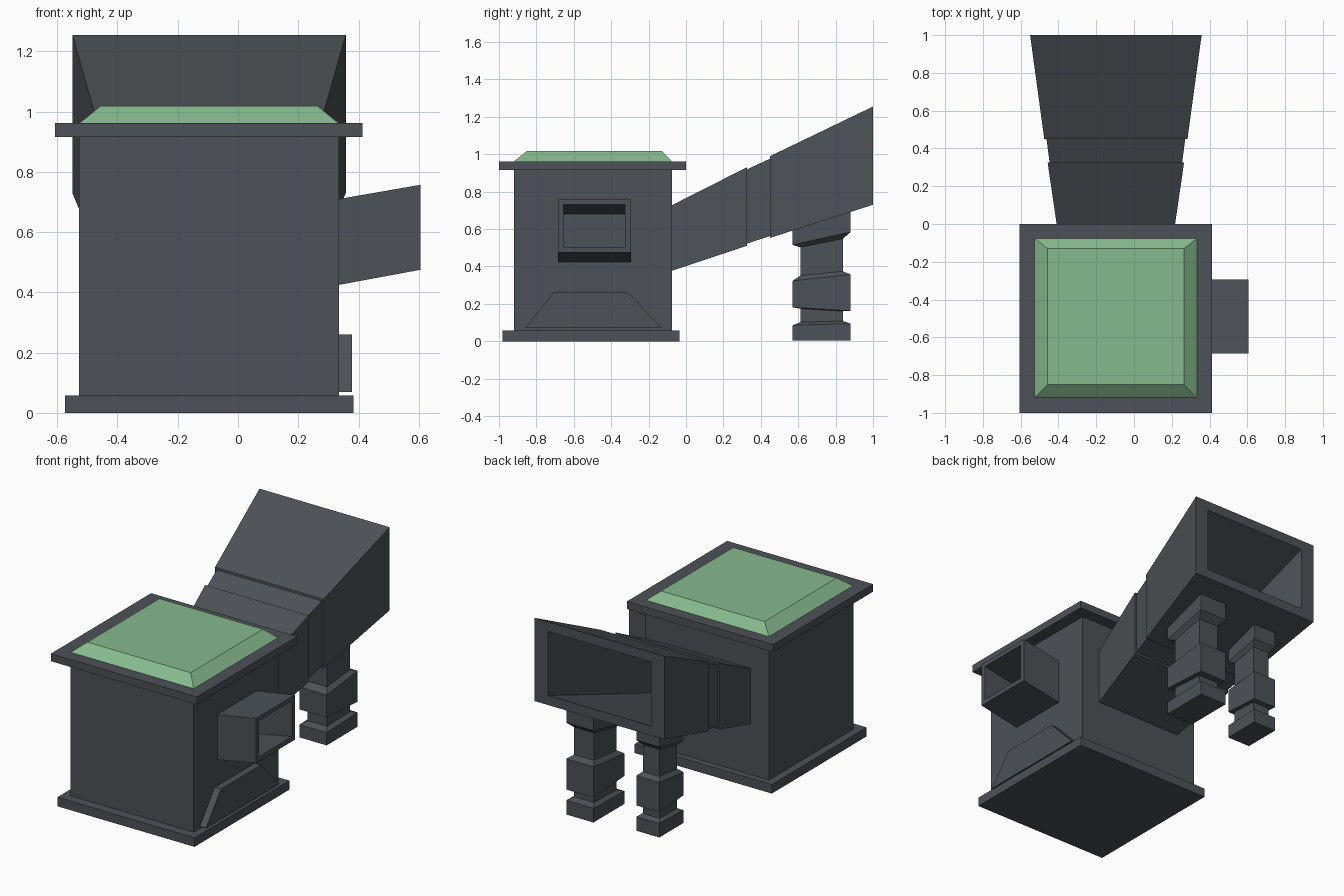
import bpy, bmesh

if "Cube" in bpy.data.objects:
    bpy.data.objects.remove(bpy.data.objects["Cube"])

def material(name, rgb):
    m = bpy.data.materials.new(name)
    m.diffuse_color = (*rgb, 1)
    m.use_nodes = True
    m.node_tree.nodes["Principled BSDF"].inputs["Base Color"].default_value = m.diffuse_color
    return m

GREY = material("dark grey metal", (0.075, 0.082, 0.092))
GREEN = material("pale green glass", (0.24, 0.49, 0.27))

def loft(name, rings, mat=GREY, closed=False):
    """Skin matching rings of points; cap the ends, or join last to first."""
    bm = bmesh.new()
    rows = [[bm.verts.new(p) for p in ring] for ring in rings]
    pairs = list(zip(rows, rows[1:])) + ([(rows[-1], rows[0])] if closed else [])
    for a, b in pairs:
        for i in range(len(a)):
            j = (i + 1) % len(a)
            bm.faces.new((a[i], a[j], b[j], b[i]))
    if not closed:
        bm.faces.new(rows[0][::-1])
        bm.faces.new(rows[-1])
    bmesh.ops.recalc_face_normals(bm, faces=bm.faces)
    mesh = bpy.data.meshes.new(name)
    bm.to_mesh(mesh)
    bm.free()
    mesh.materials.append(mat)
    ob = bpy.data.objects.new(name, mesh)
    bpy.context.collection.objects.link(ob)
    return ob

def rect_z(x0, x1, y0, y1, z, tilt=0):
    h = tilt * (y1 - y0) / 2
    return [(x0, y0, z - h), (x1, y0, z - h), (x1, y1, z + h), (x0, y1, z + h)]

def rect_y(y, x0, x1, z0, z1):
    return [(x0, y, z0), (x1, y, z0), (x1, y, z1), (x0, y, z1)]

def rect_x(x, y0, y1, z0, z1):
    return [(x, y0, z0), (x, y1, z0), (x, y1, z1), (x, y0, z1)]

def box(name, x0, x1, y0, y1, z0, z1):
    loft(name, [rect_z(x0, x1, y0, y1, z) for z in (z0, z1)])

# Cabinet: base, body, top rim and bevelled glass lid
box("base_plate", -0.575, 0.383, -0.98, -0.035, 0, 0.057)
box("cabinet_body", -0.527, 0.335, -0.92, -0.075, 0.05, 0.93)
box("top_rim", -0.607, 0.413, -1, 0, 0.915, 0.962)
loft("glass_lid", [rect_z(-0.527, 0.335, -0.92, -0.075, 0.961),
                   rect_z(-0.457, 0.265, -0.85, -0.13, 1.018)], GREEN)

# Side spout: open sloping tube
loft("side_spout", [rect_x(0.335, -0.685, -0.295, 0.425, 0.71),
                    rect_x(0.605, -0.685, -0.295, 0.475, 0.757),
                    rect_x(0.605, -0.655, -0.325, 0.505, 0.73),
                    rect_x(0.335, -0.655, -0.325, 0.455, 0.68)], closed=True)

# Raised trapezoid panel below the spout
trapezoid = [(-0.86, 0.07), (-0.125, 0.07), (-0.31, 0.26), (-0.71, 0.26)]
loft("side_panel", [[(x, y, z) for y, z in trapezoid] for x in (0.33, 0.378)])

# Rear chute: widening tube with a recessed band, open at the far end
loft("rear_chute", [rect_y(-0.08, -0.398, 0.206, 0.375, 0.725),
                    rect_y(0.325, -0.457, 0.265, 0.51, 0.93),
                    rect_y(0.326, -0.447, 0.255, 0.522, 0.919),
                    rect_y(0.449, -0.463, 0.271, 0.563, 0.976),
                    rect_y(0.45, -0.475, 0.283, 0.553, 0.99),
                    rect_y(1.0, -0.55, 0.358, 0.73, 1.255),
                    rect_y(1.0, -0.457, 0.265, 0.79, 1.195),
                    rect_y(-0.08, -0.33, 0.138, 0.43, 0.67)], closed=True)

# Chute legs: stacked collars on a narrower post (height, width factor, tilt)
LEG = [(0.005, 1, 0), (0.09, 1, 0.03), (0.105, 0.73, 0.03), (0.168, 0.73, -0.06),
       (0.172, 1, -0.06), (0.34, 1, 0.11), (0.363, 0.73, 0.1), (0.525, 0.73, 0.2),
       (0.55, 1, 0.22), (0.67, 1, 0.32)]

def leg(name, cx, cy, wx, wy):
    loft(name, [rect_z(cx - wx * f / 2, cx + wx * f / 2,
                       cy - wy * f / 2, cy + wy * f / 2, z, t) for z, f, t in LEG])

leg("right_leg", 0.125, 0.725, 0.19, 0.31)
leg("left_leg", -0.315, 0.71, 0.16, 0.24)
